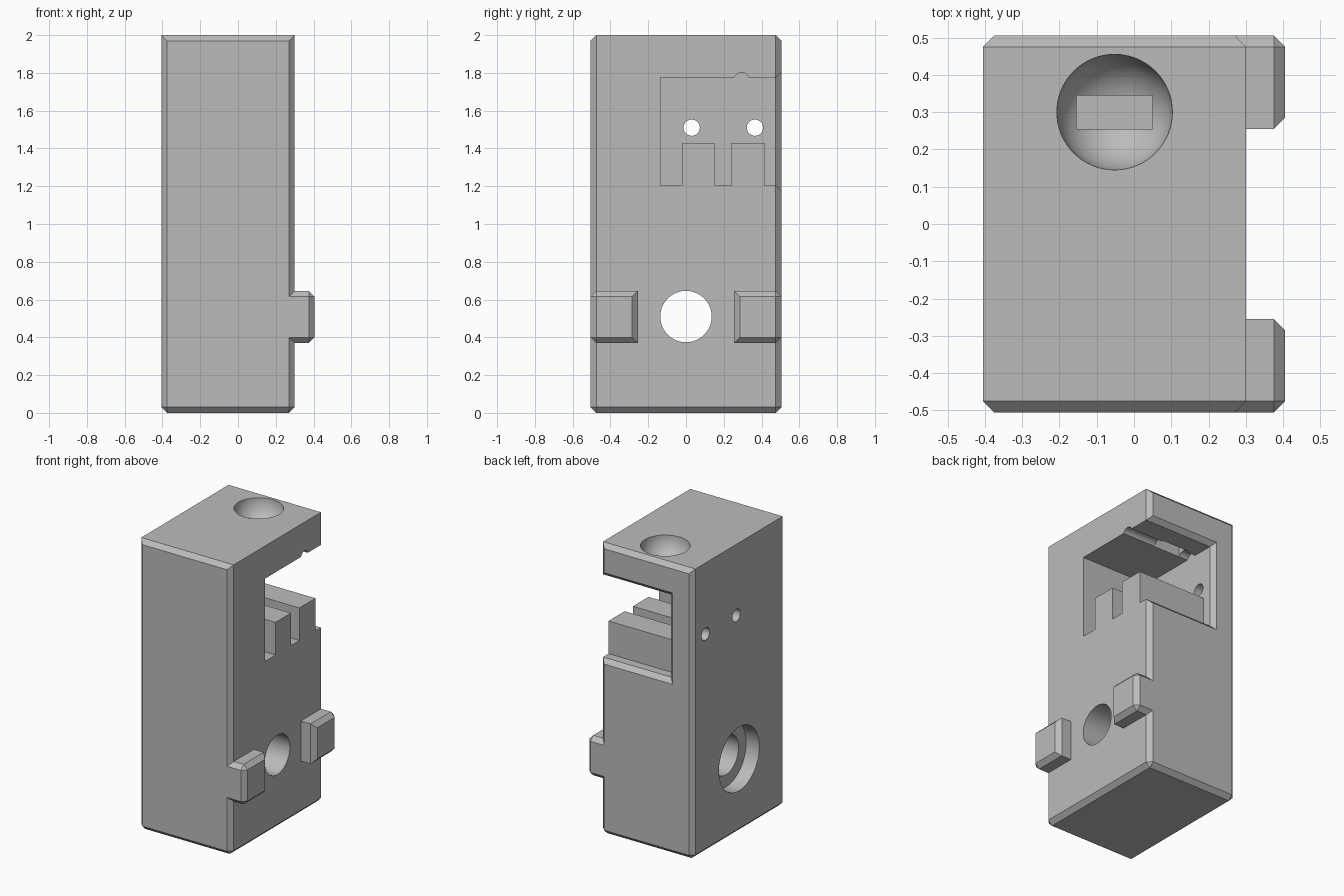
import bpy, bmesh
from math import pi
from mathutils import Matrix

if "Cube" in bpy.data.objects:
    bpy.data.objects.remove(bpy.data.objects["Cube"])

CHAMFER = 0.03
FRONT, BACK = -0.505, 0.505
SIDE_L, SIDE_R, TOP = 0.30, -0.405, 2.0

grey = bpy.data.materials.new("plain grey")
grey.use_nodes = True
COLOUR = (0.5, 0.5, 0.5, 1)
grey.diffuse_color = COLOUR
grey.node_tree.nodes["Principled BSDF"].inputs["Base Color"].default_value = COLOUR


def make(name, bm):
    bmesh.ops.recalc_face_normals(bm, faces=bm.faces)
    mesh = bpy.data.meshes.new(name)
    bm.to_mesh(mesh)
    bm.free()
    mesh.materials.append(grey)
    ob = bpy.data.objects.new(name, mesh)
    bpy.context.collection.objects.link(ob)
    return ob


def box(x, y, z):
    """Box between pairs of limits on each axis."""
    bm = bmesh.new()
    bmesh.ops.create_cube(bm, size=1)
    for v in bm.verts:
        v.co = [(lo + hi) / 2 + c * (hi - lo) for c, (lo, hi) in zip(v.co, (x, y, z))]
    return bm


def chamfer(bm, rule):
    edges = [e for e in bm.edges if rule(*e.verts)]
    bmesh.ops.bevel(bm, geom=edges, offset=CHAMFER, segments=1, affect='EDGES')


def both(a, b, axis, value):
    return abs(a.co[axis] - value) < 1e-4 and abs(b.co[axis] - value) < 1e-4


def cut(target, name, bm):
    cutter = make(name, bm)
    mod = target.modifiers.new(name, 'BOOLEAN')
    mod.operation, mod.solver, mod.object = 'DIFFERENCE', 'EXACT', cutter
    bpy.context.view_layer.objects.active = target
    bpy.ops.object.modifier_apply(modifier=name)
    bpy.data.objects.remove(cutter)


def rod(x0, x1, y, z, radius):
    """Cylinder along x."""
    bm = bmesh.new()
    place = Matrix.Translation(((x0 + x1) / 2, y, z)) @ Matrix.Rotation(pi / 2, 4, 'Y')
    bmesh.ops.create_cone(bm, cap_ends=True, segments=64, radius1=radius,
                          radius2=radius, depth=x1 - x0, matrix=place)
    return bm


# Body block: every edge chamfered except the two top side edges
block = box((SIDE_R, SIDE_L), (FRONT, BACK), (0, TOP))
chamfer(block, lambda a, b: not (both(a, b, 2, TOP) and
                                 (both(a, b, 0, SIDE_L) or both(a, b, 0, SIDE_R))))
body = make("body", block)

# Pocket with two ribs left standing on its floor
floor, rib, ceiling, wall = 1.205, 1.43, 1.775, -0.22
outline = [(-0.135, ceiling), (-0.135, floor)]
for y0, y1 in ((-0.02, 0.15), (0.24, 0.415)):
    outline += [(y0, floor), (y0, rib), (y1, rib), (y1, floor)]
outline += [(0.6, floor), (0.6, ceiling)]
pocket = bmesh.new()
face = pocket.faces.new([pocket.verts.new((wall, y, z)) for y, z in outline])
extruded = bmesh.ops.extrude_face_region(pocket, geom=[face])
for v in extruded["geom"]:
    if isinstance(v, bmesh.types.BMVert):
        v.co.x = 0.5
cut(body, "pocket", pocket)

# Flared rim where the pocket opens at the back
flare = box((wall, 0.5), (BACK - CHAMFER, BACK + CHAMFER), (floor, ceiling))
for v in flare.verts:
    if v.co.y > BACK:
        v.co.z += 2 * CHAMFER * (1 if v.co.z > rib else -1)
        if v.co.x < 0:
            v.co.x -= 2 * CHAMFER
cut(body, "pocket_rim", flare)

# Groove in the pocket ceiling
cut(body, "groove", rod(wall, 0.5, 0.295, 1.762, 0.04))

# Bowl in the top with a slot down into the pocket
bowl = bmesh.new()
bmesh.ops.create_uvsphere(bowl, u_segments=64, v_segments=32, radius=0.155,
                          matrix=Matrix.Translation((-0.052, 0.3, TOP)))
cut(body, "bowl", bowl)
cut(body, "slot", box((-0.154, 0.05), (0.255, 0.345), (1.7, 1.95)))

# Screw holes, main hole and its counterbore
for y in (0.03, 0.365):
    cut(body, "screw_hole", rod(-0.6, 0, y, 1.51, 0.043))
cut(body, "main_hole", rod(-0.6, 0.5, 0, 0.51, 0.136))
cut(body, "counterbore", rod(-0.6, SIDE_R + 0.1, 0, 0.51, 0.22))

# Pair of side pegs
for name, y0, y1, outer in (("front_peg", FRONT, -0.255, FRONT),
                            ("back_peg", 0.255, BACK, BACK)):
    peg = box((SIDE_L - CHAMFER, 0.405), (y0, y1), (0.37, 0.645))
    chamfer(peg, lambda a, b: both(a, b, 0, 0.405) or
            (both(a, b, 1, outer) and abs(a.co.x - b.co.x) > 0.01))
    make(name, peg)

# Smooth the round walls, keep the flat faces crisp
bpy.ops.object.select_all(action='DESELECT')
body.select_set(True)
bpy.context.view_layer.objects.active = body
bpy.ops.object.shade_smooth_by_angle(angle=pi / 9)
